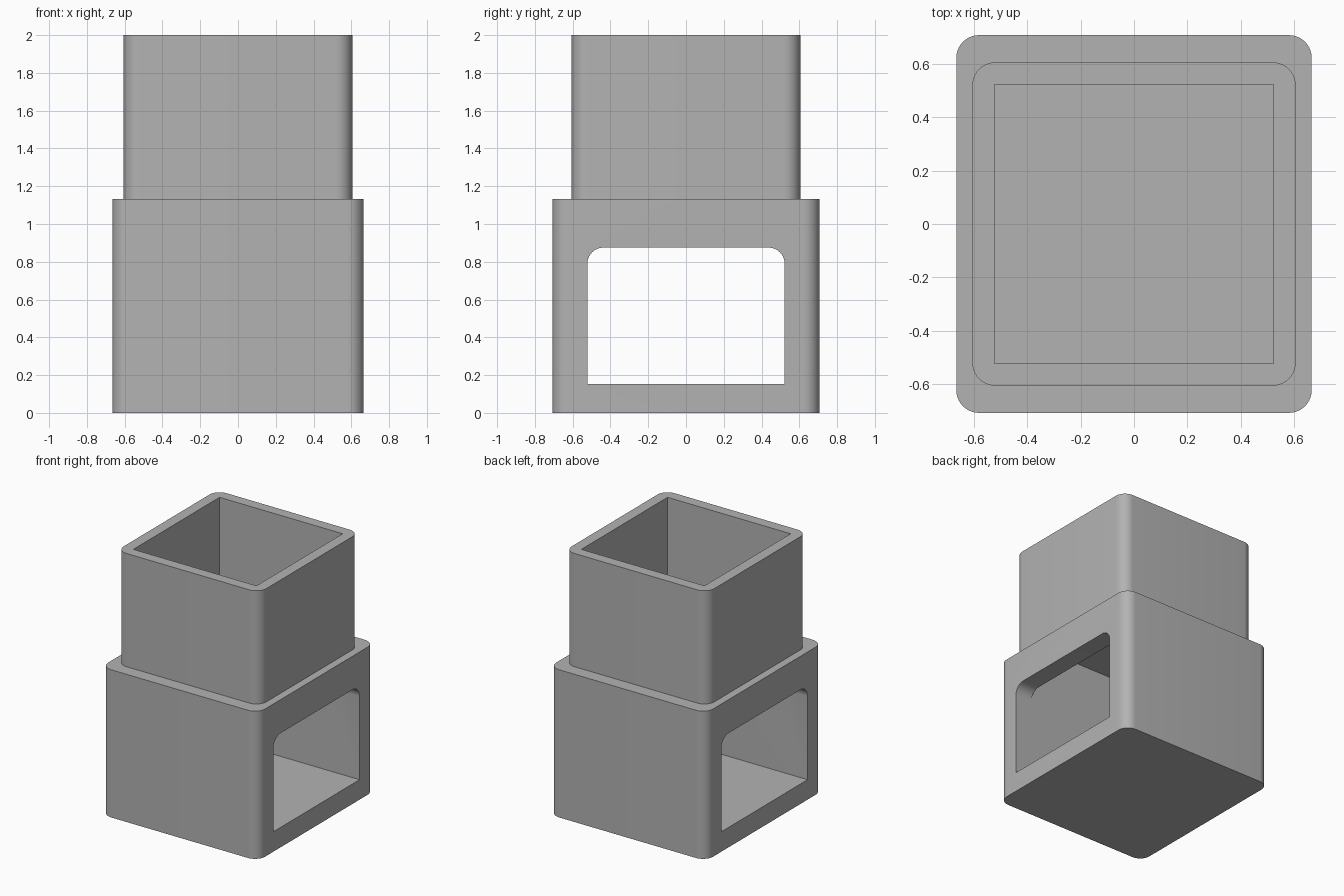
import bpy, bmesh, math
from mathutils import Matrix

cube = bpy.data.objects.get("Cube")
if cube:
    bpy.data.objects.remove(cube, do_unlink=True)

grey = bpy.data.materials.new("plain_grey")
grey.use_nodes = True
grey.diffuse_color = (0.45, 0.45, 0.45, 1)
grey.node_tree.nodes["Principled BSDF"].inputs["Base Color"].default_value = (0.45, 0.45, 0.45, 1)

INNER = 0.522      # half width of the square interior
RADIUS = 0.085     # corner radius
FLOOR, LINTEL, CEILING, POCKET = 0.153, 0.875, 1.265, 1.345
SHOULDER, TOP = 1.132, 2.0


def outline(x0, x1, y0, y1, radii, steps=10):
    """Counter-clockwise rectangle, one radius per corner."""
    corners = [(x1, y1, -1, -1), (x0, y1, 1, -1), (x0, y0, 1, 1), (x1, y0, -1, 1)]
    points = []
    for i, ((x, y, sx, sy), r) in enumerate(zip(corners, radii)):
        if not r:
            points.append((x, y))
            continue
        for k in range(steps + 1):
            a = math.pi / 2 * (i + k / steps)
            points.append((x + sx * r + r * math.cos(a), y + sy * r + r * math.sin(a)))
    return points


def prism(name, points, z0, z1, turn=None):
    """Extrude an outline upward, optionally turned to another axis."""
    bm = bmesh.new()
    face = bm.faces.new([bm.verts.new((x, y, z0)) for x, y in points])
    top = bmesh.ops.extrude_face_region(bm, geom=[face])["geom"]
    bmesh.ops.translate(bm, vec=(0, 0, z1 - z0),
                        verts=[v for v in top if isinstance(v, bmesh.types.BMVert)])
    if turn:
        bm.transform(turn)
    bmesh.ops.recalc_face_normals(bm, faces=bm.faces)
    mesh = bpy.data.meshes.new(name)
    bm.to_mesh(mesh)
    bm.free()
    mesh.materials.append(grey)
    obj = bpy.data.objects.new(name, mesh)
    bpy.context.collection.objects.link(obj)
    return obj


def combine(body, other, operation):
    """Apply a boolean and remove the helper."""
    mod = body.modifiers.new(operation.lower(), "BOOLEAN")
    mod.operation, mod.solver, mod.object = operation, "EXACT", other
    bpy.context.view_layer.objects.active = body
    bpy.ops.object.modifier_apply(modifier=mod.name)
    bpy.data.objects.remove(other, do_unlink=True)


def block(name, hx, hy, z0, z1, r=0):
    return prism(name, outline(-hx, hx, -hy, hy, [r] * 4), z0, z1)


# Wide base with the narrower tower rising out of it
body = block("stepped_housing", 0.665, 0.707, 0, SHOULDER, RADIUS)
combine(body, block("tower", 0.605, 0.605, 0.5, TOP, RADIUS), "UNION")

# Open pocket in the top and chamber beneath its floor
combine(body, block("pocket", INNER, INNER, POCKET, TOP + 0.2), "DIFFERENCE")
combine(body, block("chamber", INNER, INNER, FLOOR, CEILING), "DIFFERENCE")

# Side windows with rounded upper corners, through the base along x
yz_to_world = Matrix(((0, 0, 1, 0), (1, 0, 0, 0), (0, 1, 0, 0), (0, 0, 0, 1)))
window = prism("window", outline(-INNER, INNER, FLOOR, LINTEL, [RADIUS, RADIUS, 0, 0]),
               -0.9, 0.9, yz_to_world)
combine(body, window, "DIFFERENCE")

# Smooth the rounded corners, keep hard edges
bpy.ops.object.select_all(action="DESELECT")
body.select_set(True)
bpy.context.view_layer.objects.active = body
bpy.ops.object.shade_smooth_by_angle(angle=math.radians(30))
